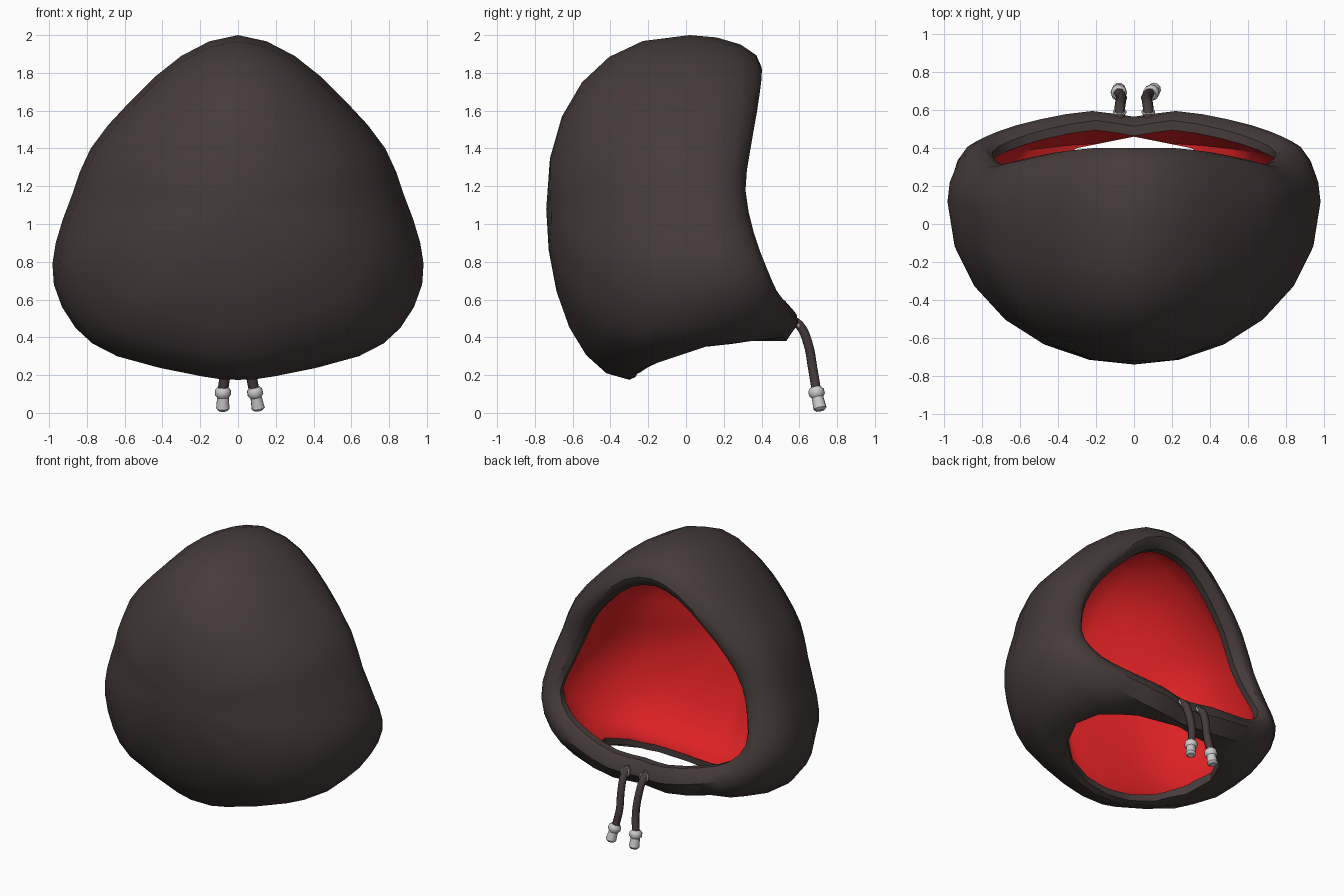
import bpy, bmesh, math
from mathutils import Vector as V

if "Cube" in bpy.data.objects:
    bpy.data.objects.remove(bpy.data.objects["Cube"])


def material(name, rgb):
    m = bpy.data.materials.new(name)
    m.diffuse_color = (*rgb, 1)
    m.use_nodes = True
    m.node_tree.nodes["Principled BSDF"].inputs["Base Color"].default_value = m.diffuse_color
    return m


DARK = material("dark_cloth", (0.06, 0.044, 0.043))
RED = material("red_lining", (0.72, 0.015, 0.017))


def add(name, me):
    ob = bpy.data.objects.new(name, me)
    bpy.context.collection.objects.link(ob)
    return ob


def smooth(ob, deg):
    bpy.ops.object.select_all(action='DESELECT')
    ob.select_set(True)
    bpy.context.view_layer.objects.active = ob
    bpy.ops.object.shade_smooth_by_angle(angle=math.radians(deg))


def closed_ring(half):
    """Mirror a top-to-bottom half outline and double its points smoothly."""
    pts = [V(p) for p in half]
    pts += [V((-p.x, p.y, p.z)) for p in reversed(pts[1:-1])]
    out, n = [], len(pts)
    for i in range(n):
        a, b, c, d = (pts[(i + k) % n] for k in (-1, 0, 1, 2))
        out += [b, (b + c) * 0.5625 - (a + d) * 0.0625]
    return out


# Widest outline of the hood and outline of the face opening
widest = closed_ring([(0, .02, 2), (.3, .03, 1.89), (.57, .06, 1.65), (.78, .08, 1.4),
                      (.88, .1, 1.15), (.965, .12, .9), (.975, .1, .68), (.86, 0, .45),
                      (.64, -.15, .3), (.2, -.29, .195), (0, -.3, .175)])
face = closed_ring([(0, .40, 1.83), (.21, .4, 1.77), (.42, .375, 1.59), (.59, .34, 1.39),
                    (.70, .315, 1.18), (.78, .36, .95), (.82, .43, .76), (.71, .49, .61),
                    (.5, .55, .53), (.22, .595, .475), (0, .565, .46)])
inner_edge = [V((p.x * .91, p.y - .05, 1.1 + (p.z - 1.1) * (.9 if p.z > 1.1 else .85))) for p in face]
lip = [(a + b) / 2 + V((0, .015, 0)) for a, b in zip(face, inner_edge)]
hem = [V((p.x * 1.01, p.y - .05, p.z)) for p in inner_edge]
inner_wide = [V((p.x * .94, p.y * .94, 1.08 + (p.z - 1.08) * .94)) for p in widest]


def bulge(wide, rim, deg, lift):
    """Quarter-ellipse step from the widest ring to the rim, kept above the neckline."""
    s, c = math.sin(math.radians(deg)), math.cos(math.radians(deg))
    ring = []
    for m, f in zip(wide, rim):
        p = V((f.x + (m.x - f.x) * c, m.y + (f.y - m.y) * s, f.z + (m.z - f.z) * c))
        floor = .25 + .13 * min(1, max(0, (p.y + .22) / .42)) + lift
        if p.y > -.22:
            p.z = max(p.z, floor)
        ring.append(p)
    return ring


def dome(wide, pole, deg, seam=0):
    """Back of the hood, fuller at the top; seam flattens it into two panels."""
    s, c = math.sin(math.radians(deg)), math.cos(math.radians(deg))
    ring = []
    for m in wide:
        e = 1 - .13 * max(0, min(1, (m.z - 1.1) / .6))
        p = V((m.x * c ** e, m.y + (pole.y - m.y) * s ** e, pole.z + (m.z - pole.z) * c ** e))
        p.y += seam * max(0, abs(p.x) * (.71 - abs(p.x))) * s
        ring.append(p)
    return ring


# Hood: outer skin, rolled lip and lining as one closed skin
pole_out, pole_in = V((0, -.74, 1.08)), V((0, -.69, 1.08))
steps = (76, 61, 46, 31, 16)
rings = [dome(widest, pole_out, d) for d in steps] + [widest]
rings += [bulge(widest, face, d, 0) for d in (22, 45, 68)] + [face, lip, inner_edge, hem]
first_red = len(rings) - 1
rings += [bulge(inner_wide, hem, d, .05) for d in (65, 35)] + [inner_wide]
rings += [dome(inner_wide, pole_in, d, .55) for d in reversed(steps)]

bm = bmesh.new()
rows = [[bm.verts.new(p) for p in r] for r in rings]
n = len(rows[0])
ends = ((bm.verts.new(pole_out), rows[0], 0), (bm.verts.new(pole_in), rows[-1], 1))
for k in range(len(rows) - 1):
    for i in range(n):
        j = (i + 1) % n
        f = bm.faces.new((rows[k][i], rows[k][j], rows[k + 1][j], rows[k + 1][i]))
        f.material_index = int(k >= first_red)
for pole, row, mi in ends:
    for i in range(n):
        bm.faces.new((pole, row[i], row[(i + 1) % n])).material_index = mi
bmesh.ops.recalc_face_normals(bm, faces=bm.faces)
me = bpy.data.meshes.new("hood")
bm.to_mesh(me)
bm.free()
me.materials.append(DARK)
me.materials.append(RED)
hood = add("hood", me)

# Neck opening cut out of the underside
oval = [(0, -.27), (.18, -.26), (.36, -.2), (.51, -.07), (.58, .1), (.52, .26), (.3, .4), (0, .46)]
oval += [(-x, y) for x, y in reversed(oval[1:-1])]
bm = bmesh.new()
bottom = bm.faces.new([bm.verts.new((x, y, -.1)) for x, y in oval])
top = bmesh.ops.extrude_face_region(bm, geom=[bottom])
bmesh.ops.translate(bm, vec=(0, 0, .75), verts=[g for g in top["geom"] if isinstance(g, bmesh.types.BMVert)])
bmesh.ops.recalc_face_normals(bm, faces=bm.faces)
me = bpy.data.meshes.new("neck_cutter")
bm.to_mesh(me)
bm.free()
me.materials.append(DARK)
cutter = add("neck_cutter", me)
cutter.hide_render = True
mod = hood.modifiers.new("neck_opening", 'BOOLEAN')
mod.operation, mod.solver, mod.object = 'DIFFERENCE', 'EXACT', cutter
bpy.context.view_layer.objects.active = hood
bpy.ops.object.modifier_apply(modifier=mod.name)
bpy.data.objects.remove(cutter)
smooth(hood, 38)


def lathe(name, profile, base, axis, sides=10):
    """Turn (radius, distance) pairs around an axis."""
    bm = bmesh.new()
    q = V((0, 0, 1)).rotation_difference(V(axis))
    loops = []
    for r, h in profile:
        loops.append([bm.verts.new(V(base) + q @ V((r * math.cos(a), r * math.sin(a), h)))
                      for a in (math.tau * i / sides for i in range(sides))])
    for a, b in zip(loops, loops[1:]):
        for i in range(sides):
            j = (i + 1) % sides
            bm.faces.new((a[i], a[j], b[j], b[i]))
    bm.faces.new(loops[0][::-1])
    bm.faces.new(loops[-1])
    me = bpy.data.meshes.new(name)
    bm.to_mesh(me)
    bm.free()
    ob = add(name, me)
    smooth(ob, 40)


# Drawstrings with eyelets and metal ends
for side, s, x_end in (("left", -1, -.08), ("right", 1, .085)):
    path = [(s * .075, .54, .5), (s * .075, .60, .465), (s * .07, .645, .37),
            (s * .065, .67, .24), (x_end, .69, .12)]
    cu = bpy.data.curves.new(side + "_drawstring", 'CURVE')
    cu.dimensions = '3D'
    cu.bevel_depth, cu.bevel_resolution, cu.resolution_u = .028, 1, 4
    cu.use_fill_caps = True
    sp = cu.splines.new('BEZIER')
    sp.bezier_points.add(len(path) - 1)
    for bp, p in zip(sp.bezier_points, path):
        bp.co = p
        bp.handle_left_type = bp.handle_right_type = 'AUTO'
    cu.materials.append(DARK)
    add(side + "_drawstring", cu)
    lathe(side + "_cord_end", [(.03, 0), (.042, .015), (.043, .04), (.031, .055),
                               (.033, .085), (.036, .115), (.022, .128)],
          (x_end, .685, .135), (.2 if s > 0 else 0, .22, -1))
    bpy.ops.mesh.primitive_torus_add(major_radius=.03, minor_radius=.007, major_segments=14,
                                     minor_segments=6, location=(s * .075, .59, .476),
                                     rotation=(math.radians(-65), 0, 0))
    bpy.context.object.name = side + "_eyelet"
    smooth(bpy.context.object, 60)
